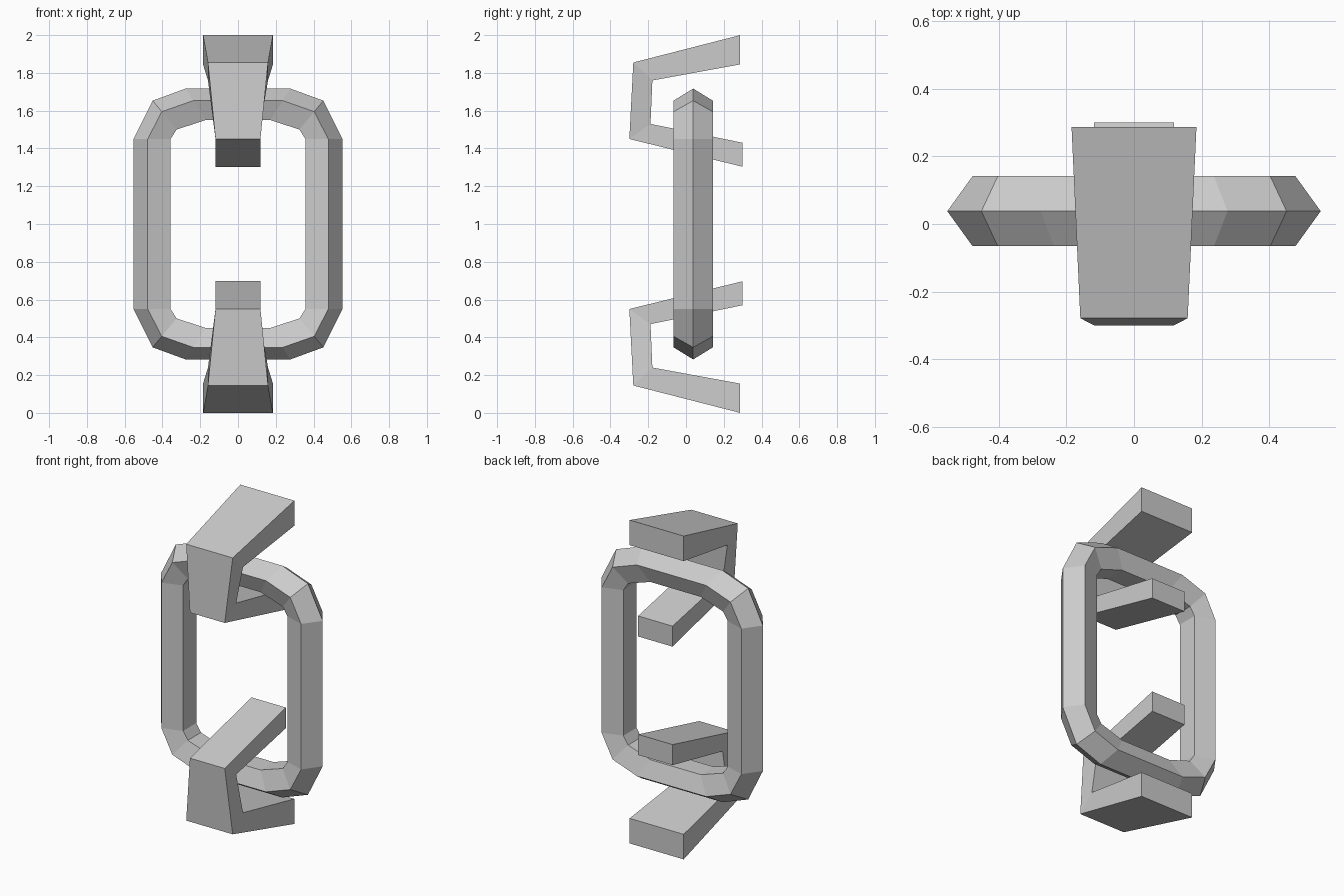
import bpy, math

if "Cube" in bpy.data.objects:
    bpy.data.objects.remove(bpy.data.objects["Cube"])


def make_object(name, verts, faces):
    mesh = bpy.data.meshes.new(name)
    mesh.from_pydata(verts, [], faces)
    mesh.update()
    obj = bpy.data.objects.new(name, mesh)
    bpy.context.collection.objects.link(obj)
    return obj


def sweep(name, rings, closed):
    """Join equal-sided cross-section rings into a closed tube or capped bar."""
    n, count = len(rings[0]), len(rings)
    verts = [v for ring in rings for v in ring]
    faces = []
    for i in range(count if closed else count - 1):
        j = (i + 1) % count
        for k in range(n):
            m = (k + 1) % n
            faces.append((i * n + k, i * n + m, j * n + m, j * n + k))
    if not closed:
        faces.append(tuple(range(n))[::-1])
        faces.append(tuple((count - 1) * n + k for k in range(n)))
    obj = make_object(name, verts, faces)
    import bmesh
    bm = bmesh.new()
    bm.from_mesh(obj.data)
    bmesh.ops.recalc_face_normals(bm, faces=bm.faces)
    bm.to_mesh(obj.data)
    bm.free()
    return obj


# Full link: five-sided bar around a rounded rectangle
# (outer x, outer z, inner x, inner z) for one quarter, relative to z = 1
quarter = [(0.553, 0.45, 0.357, 0.45),
           (0.452, 0.653, 0.325, 0.50),
           (0.277, 0.717, 0.172, 0.55)]
loop = []
for sx, sz, order in ((1, 1, 1), (-1, 1, -1), (-1, -1, 1), (1, -1, -1)):
    loop += [(sx * a, sz * b, sx * c, sz * d) for a, b, c, d in quarter[::order]]

rings = []
for ox, oz, ix, iz in loop:
    ring = []
    for k in range(5):
        ang = math.tau * k / 5
        t = (1 - math.cos(ang)) / (1 + math.cos(math.pi / 5))
        ring.append((ox + (ix - ox) * t, 0.038 + 0.109 * math.sin(ang),
                     1 + oz + (iz - oz) * t))
    rings.append(ring)
sweep("full_link", rings, True)

# Cut-off neighbouring links: tapered flat bars bent into a C
# (outer y, outer z, inner y, inner z, half width)
path = [(0.287, 2.0, 0.287, 1.845, 0.185),
        (-0.279, 1.855, -0.178, 1.76, 0.159),
        (-0.30, 1.45, -0.188, 1.53, 0.119),
        (0.30, 1.303, 0.30, 1.43, 0.118)]
for name, flip in (("upper_half_link", False), ("lower_half_link", True)):
    rings = []
    for oy, oz, iy, iz, w in path:
        if flip:
            oz, iz = 2 - oz, 2 - iz
        rings.append([(-w, oy, oz), (w, oy, oz), (w, iy, iz), (-w, iy, iz)])
    sweep(name, rings, False)
